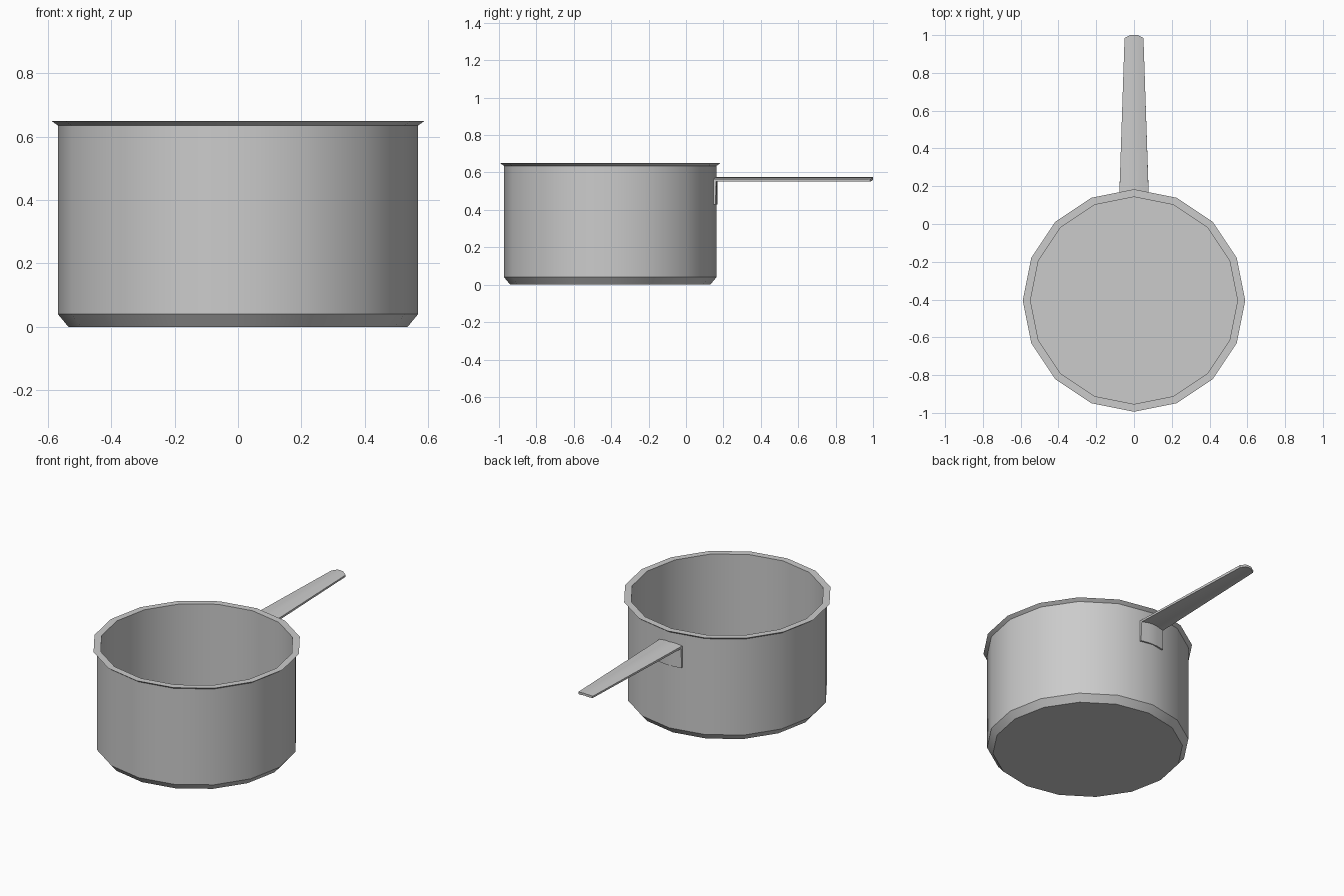
import bpy, bmesh
from math import sin, cos, pi, radians

if "Cube" in bpy.data.objects:
    bpy.data.objects.remove(bpy.data.objects["Cube"])


def make_object(name, verts, faces):
    mesh = bpy.data.meshes.new(name)
    mesh.from_pydata(verts, [], faces)
    obj = bpy.data.objects.new(name, mesh)
    bpy.context.collection.objects.link(obj)
    bpy.ops.object.select_all(action='DESELECT')
    obj.select_set(True)
    bpy.context.view_layer.objects.active = obj
    return obj


# Pot: 16-sided lathe, from underside up the outside, over the rim, down inside
SIDES, CENTRE_Y = 16, -0.405
profile = [(0.535, 0), (0.568, 0.04), (0.568, 0.635), (0.589, 0.65),
           (0.548, 0.65), (0.548, 0.03)]
verts = [(r * cos(2 * pi * k / SIDES), CENTRE_Y + r * sin(2 * pi * k / SIDES), z)
         for r, z in profile for k in range(SIDES)]
faces = []
for i in range(len(profile) - 1):
    for k in range(SIDES):
        n = (k + 1) % SIDES
        a, b = i * SIDES, (i + 1) * SIDES
        faces.append((a + k, a + n, b + n, b + k))
last = (len(profile) - 1) * SIDES
faces.append(tuple(reversed(range(SIDES))))           # underside
faces.append(tuple(range(last, last + SIDES)))        # inner floor
make_object("pot", verts, faces)
bpy.ops.object.shade_smooth_by_angle(angle=radians(30))

# Handle: arched strip whose root bends down into a flap against the pot wall
columns = [-1, -0.4, 0, 0.4, 1]
# rows: half width, y, z, drop in y at the edges, drop in z at the edges
rows = [(0.078, 0.154, 0.43, 0.010, 0),
        (0.078, 0.154, 0.575, 0.010, 0.011),
        (0.050, 1.0, 0.575, 0.015, 0.011)]
verts = []
for w, y, z, dy, dz in rows:
    for t in columns:
        edge = max(0, (abs(t) - 0.4) / 0.6) if y == 1.0 else t * t
        verts.append((w * t, y - dy * edge, z - dz * t * t))
n = len(columns)
faces = [(i * n + j, i * n + j + 1, (i + 1) * n + j + 1, (i + 1) * n + j)
         for i in range(len(rows) - 1) for j in range(n - 1)]
make_object("handle", verts, faces)
mod = bpy.context.object.modifiers.new("thickness", 'SOLIDIFY')
mod.thickness = 0.014
mod.offset = -1
mod.use_even_offset = True
bpy.ops.object.modifier_apply(modifier=mod.name)
bpy.ops.object.shade_smooth_by_angle(angle=radians(30))
